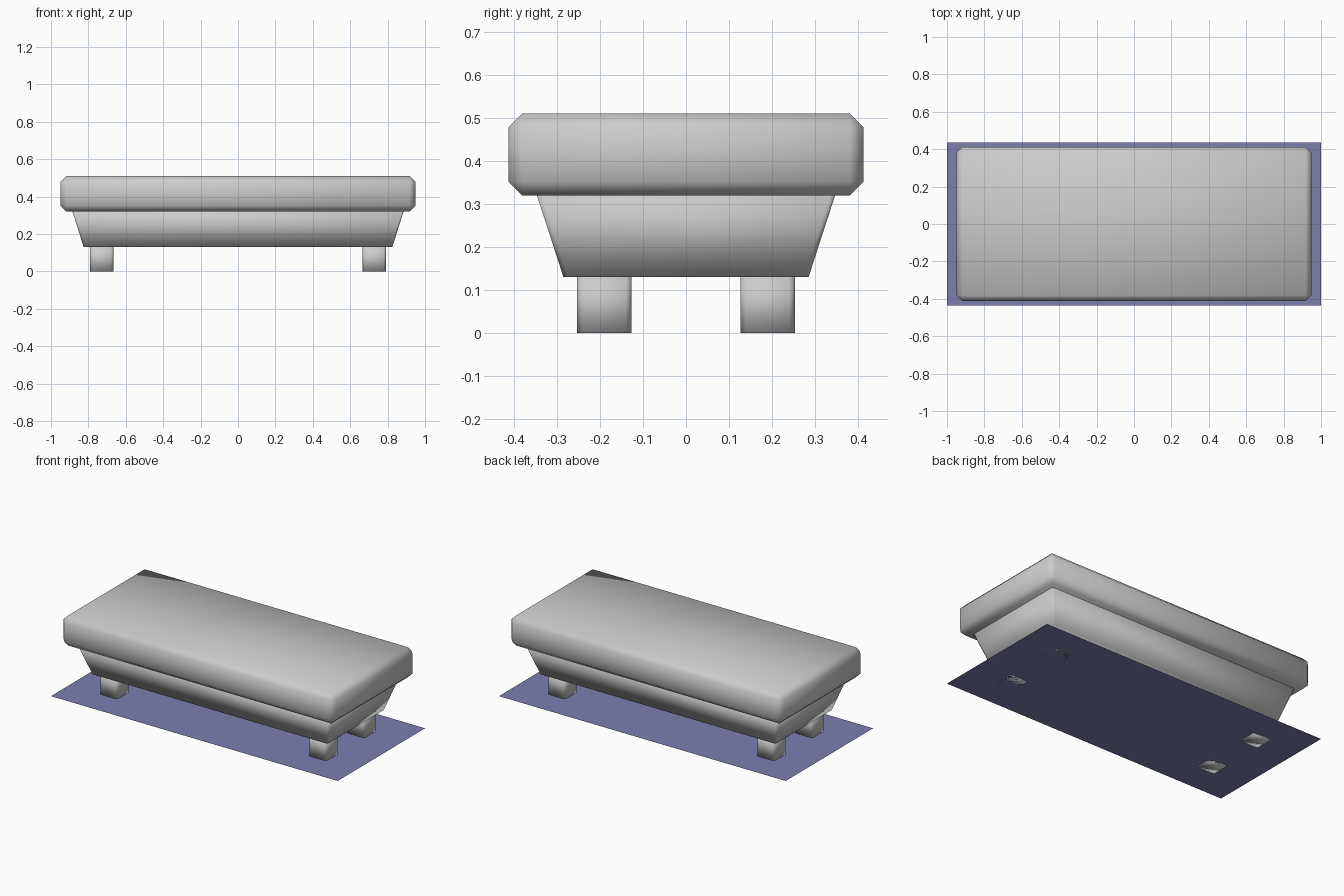
import bpy
import bmesh

old = bpy.data.objects.get("Cube")
if old:
    bpy.data.objects.remove(old, do_unlink=True)


def material(name, rgb):
    mat = bpy.data.materials.new(name)
    mat.use_nodes = True
    mat.diffuse_color = (*rgb, 1)
    mat.node_tree.nodes["Principled BSDF"].inputs["Base Color"].default_value = (*rgb, 1)
    return mat


grey = material("grey", (0.6, 0.6, 0.6))
blue = material("slate_blue", (0.2, 0.21, 0.42))


def block(name, centre, bottom, top, low, high, bevel=0.0, upright_only=False):
    """Smooth-shaded block with half sizes given at its bottom and top."""
    bm = bmesh.new()
    bmesh.ops.create_cube(bm, size=2)
    for v in bm.verts:
        half, z = (top, high) if v.co.z > 0 else (bottom, low)
        v.co = (centre[0] + v.co.x * half[0], centre[1] + v.co.y * half[1], z)
    edges = [e for e in bm.edges
             if not upright_only or abs(e.verts[0].co.z - e.verts[1].co.z) > 0.01]
    bmesh.ops.bevel(bm, geom=edges, offset=bevel, offset_type='OFFSET',
                    segments=1, affect='EDGES', clamp_overlap=True)
    bmesh.ops.recalc_face_normals(bm, faces=bm.faces)
    for f in bm.faces:
        f.smooth = True
    mesh = bpy.data.meshes.new(name)
    bm.to_mesh(mesh)
    bm.free()
    mesh.materials.append(grey)
    obj = bpy.data.objects.new(name, mesh)
    bpy.context.collection.objects.link(obj)
    return obj


# Chamfered slab and tapered body
block("top_slab", (0, 0), (0.95, 0.413), (0.95, 0.413), 0.32, 0.51, 0.032)
block("tapered_body", (0, 0), (0.825, 0.285), (0.888, 0.35), 0.13, 0.33, 0.01, True)

# Four legs
for sx, side in ((-1, "right"), (1, "left")):
    for sy, end in ((-1, "front"), (1, "back")):
        block(f"{end}_{side}_leg", (sx * 0.729, sy * 0.19),
              (0.063, 0.063), (0.063, 0.063), 0, 0.14, 0.012, True)

# Flat ground sheet
bpy.ops.mesh.primitive_plane_add(size=2)
sheet = bpy.context.object
sheet.name = "floor_sheet"
sheet.scale = (1, 0.435, 1)
sheet.data.materials.append(blue)
